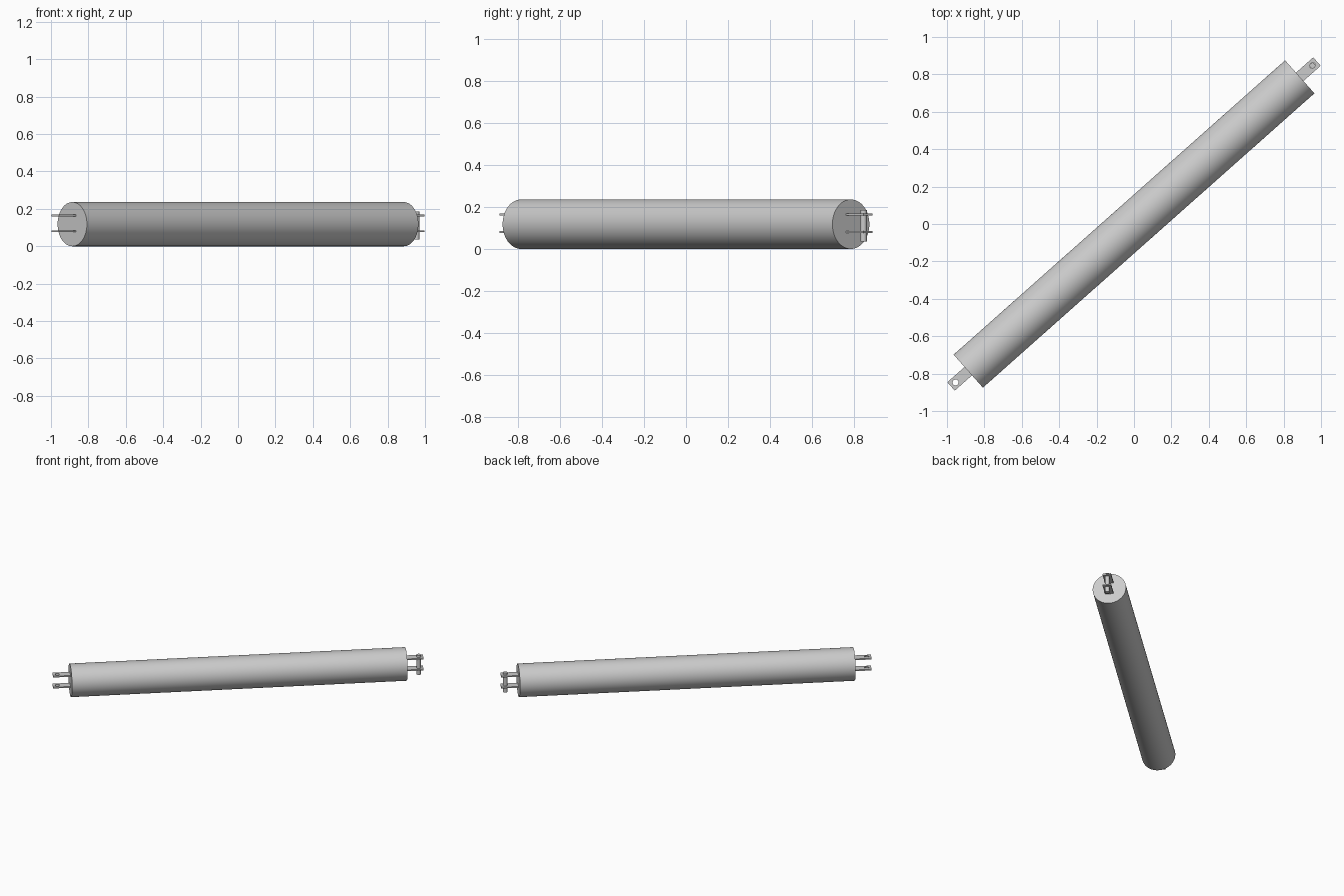
import bpy
import math
from mathutils import Matrix

cube = bpy.data.objects.get("Cube")
if cube:
    bpy.data.objects.remove(cube, do_unlink=True)

RADIUS, HALF_LENGTH = 0.118, 1.185
TIP, HOLE, WIDTH, THICK = 1.308, 1.276, 0.06, 0.01
PLATE_HEIGHTS = {"lower": 0.08, "upper": 0.165}
TURN = Matrix.Rotation(math.radians(41.6), 4, "Z")

metal = bpy.data.materials.new("grey_metal")
metal.use_nodes = True
grey = (0.6, 0.6, 0.6, 1)
metal.diffuse_color = grey
metal.node_tree.nodes["Principled BSDF"].inputs["Base Color"].default_value = grey


def cylinder(name, radius, depth, location, rotation=(0, 0, 0), sides=64):
    bpy.ops.mesh.primitive_cylinder_add(vertices=sides, radius=radius, depth=depth,
                                        location=location, rotation=rotation)
    obj = bpy.context.object
    obj.name = name
    bpy.ops.object.shade_smooth_by_angle(angle=math.radians(30))
    return obj


def finish(obj):
    """Give the part its metal and swing it onto the diagonal axis."""
    obj.data.materials.append(metal)
    bpy.context.view_layer.update()
    obj.matrix_world = TURN @ obj.matrix_world


def lug_plate(name, side, height):
    """Flat square-ended plate with a pin hole near its tip."""
    start = HALF_LENGTH - 0.005
    bpy.ops.mesh.primitive_cube_add(size=1, location=(side * (start + TIP) / 2, 0, height))
    plate = bpy.context.object
    plate.name = name
    plate.scale = (TIP - start, WIDTH, THICK)
    bpy.ops.object.transform_apply(location=False, rotation=False, scale=True)
    cutter = cylinder("hole_cutter", 0.016, 0.05, (side * HOLE, 0, height), sides=32)
    cutter.hide_render = True
    cut = plate.modifiers.new("pin_hole", "BOOLEAN")
    cut.operation, cut.solver, cut.object = "DIFFERENCE", "EXACT", cutter
    bpy.ops.object.select_all(action="DESELECT")
    bpy.context.view_layer.objects.active = plate
    plate.select_set(True)
    bpy.ops.object.modifier_apply(modifier=cut.name)
    bpy.data.objects.remove(cutter, do_unlink=True)
    bpy.ops.object.shade_smooth_by_angle(angle=math.radians(30))
    finish(plate)


# Long round body
finish(cylinder("body", RADIUS, 2 * HALF_LENGTH, (0, 0, RADIUS), (0, math.pi / 2, 0), 96))

# Pair of drilled plates at each end
for end, side in (("left", 1), ("right", -1)):
    for level, height in PLATE_HEIGHTS.items():
        lug_plate(f"{end}_{level}_plate", side, height)

# Upright pin through the left pair of plates
finish(cylinder("pin", 0.0155, 0.15, (HOLE, 0, 0.11), sides=32))
